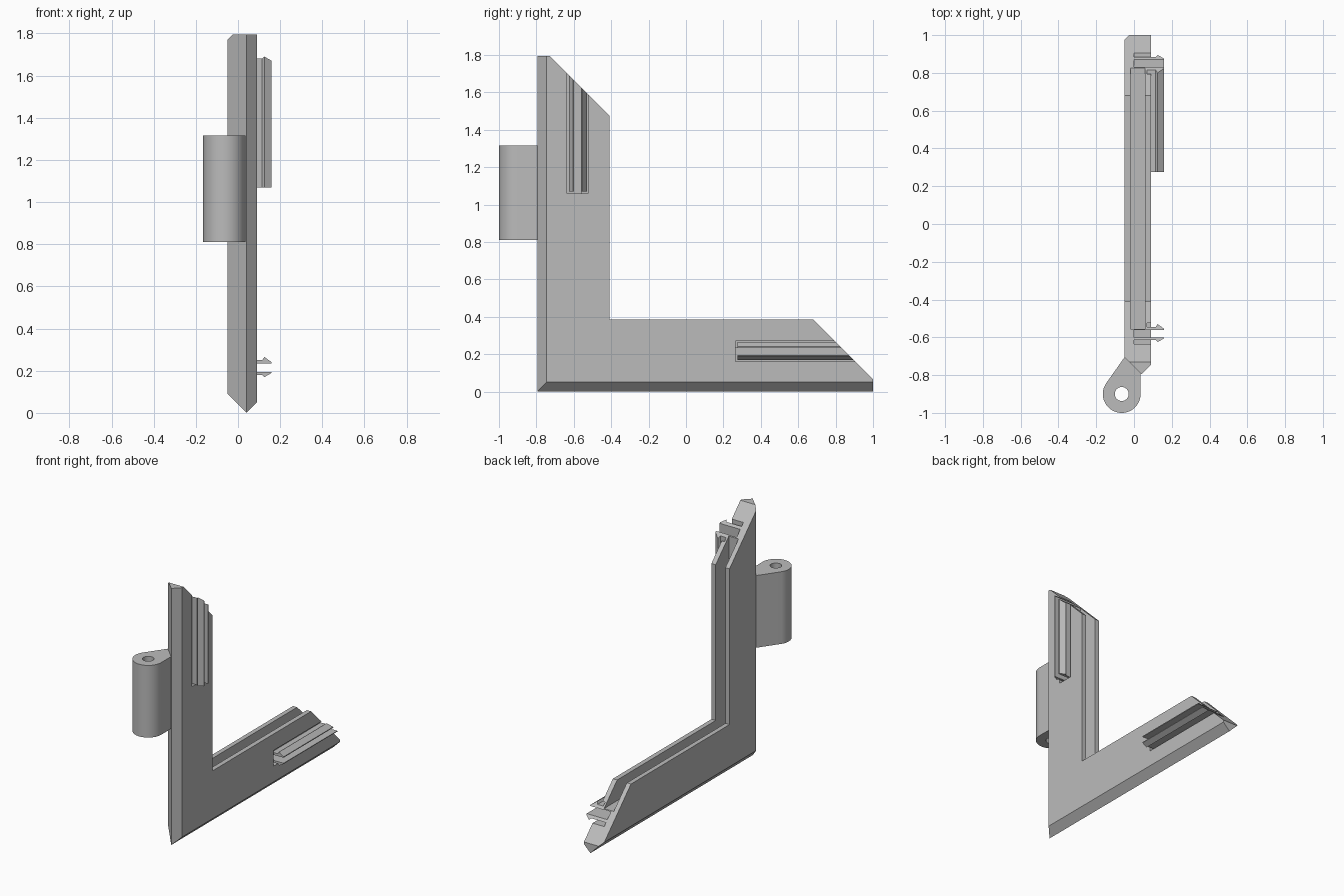
import bpy, bmesh
from math import cos, sin, radians

cube = bpy.data.objects.get("Cube")
if cube:
    bpy.data.objects.remove(cube, do_unlink=True)

grey = bpy.data.materials.new("plain grey")
grey.use_nodes = True
grey.diffuse_color = (0.5, 0.5, 0.5, 1)
grey.node_tree.nodes["Principled BSDF"].inputs["Base Color"].default_value = (0.5, 0.5, 0.5, 1)

EDGE = 0.795     # distance from the centre to the outer edge of the upright
REACH = 1.86     # length + width along the 45 degree end cut
LENGTH = 1.795   # overall arm length


def upright(x, w, s):
    return (x, w - EDGE, s)


def foot(x, w, s):
    return (x, s - EDGE, w)


def loft(name, rings, trims=()):
    """Skin equal rings of points, cap the ends, then trim with planes."""
    bm = bmesh.new()
    loops = [[bm.verts.new(p) for p in ring] for ring in rings]
    n = len(loops[0])
    for a, b in zip(loops, loops[1:]):
        for i in range(n):
            j = (i + 1) % n
            bm.faces.new((a[i], a[j], b[j], b[i]))
    bm.faces.new(loops[0])
    bm.faces.new(loops[-1])
    bmesh.ops.recalc_face_normals(bm, faces=bm.faces)
    for point, normal in trims:
        cut = bmesh.ops.bisect_plane(bm, geom=bm.verts[:] + bm.edges[:] + bm.faces[:],
                                     plane_co=point, plane_no=normal, clear_outer=True)
        edges = [e for e in cut["geom_cut"] if isinstance(e, bmesh.types.BMEdge)]
        bmesh.ops.contextual_create(bm, geom=edges)
    bmesh.ops.recalc_face_normals(bm, faces=bm.faces)
    mesh = bpy.data.meshes.new(name)
    bm.to_mesh(mesh)
    bm.free()
    mesh.materials.append(grey)
    ob = bpy.data.objects.new(name, mesh)
    bpy.context.collection.objects.link(ob)
    return ob


def bar(name, arm, profile, start, reach=REACH):
    """Straight bar along an arm, finished with the 45 degree cut."""
    return loft(name, [[arm(x, w, start) for x, w in profile],
                       [arm(x, w, reach - w) for x, w in profile]])


def carve(ob, cutter):
    mod = ob.modifiers.new("carve", "BOOLEAN")
    mod.operation = "DIFFERENCE"
    mod.solver = "EXACT"
    mod.object = cutter
    bpy.context.view_layer.objects.active = ob
    bpy.ops.object.modifier_apply(modifier=mod.name)
    bpy.data.objects.remove(cutter, do_unlink=True)


# Mitred corner frame: pointed outer edge, grooved inner edge
section = [(0.04, 0), (0.09, 0.05), (0.09, 0.385), (0.057, 0.385), (0.057, 0.24),
           (-0.018, 0.24), (-0.018, 0.385), (-0.05, 0.385), (-0.05, 0.09)]
frame = loft("corner_frame",
             [[upright(x, w, REACH - w) for x, w in section],
              [upright(x, w, w) for x, w in section],
              [foot(x, w, REACH - w) for x, w in section]],
             [((0, 0, LENGTH), (0, 0, 1)), ((0, LENGTH - EDGE, 0), (0, 1, 0))])

# Clip pockets and barbed clip fins on both arms
pocket = [(0, 0.16), (0.12, 0.16), (0.12, 0.27), (0.07, 0.27), (0.07, 0.235), (0, 0.235)]
inner_fin = [(0.062, 0.234), (0.16, 0.234), (0.16, 0.24), (0.125, 0.265),
             (0.115, 0.25), (0.062, 0.25)]
outer_fin = [(-0.01, 0.195), (0.16, 0.195), (0.16, 0.19), (0.125, 0.17),
             (0.115, 0.18), (-0.01, 0.18)]
for label, arm in (("upright", upright), ("foot", foot)):
    carve(frame, bar("pocket_cutter", arm, pocket, 1.06, REACH + 0.2))
    bar(label + "_inner_clip", arm, inner_fin, 1.07)
    bar(label + "_outer_clip", arm, outer_fin, 1.07)

# Hinge knuckle: round barrel blending into the outer edge
CX, CY, LOW, HIGH = -0.065, -0.9, 0.81, 1.315


def circle_points(radius, first, last, steps):
    angles = [radians(first + (last - first) * i / steps) for i in range(steps + 1)]
    return [(CX + radius * cos(a), CY + radius * sin(a)) for a in angles]


outline = circle_points(0.1, 0, -215, 40) + [(-0.05, -0.705), (0.035, -0.75)]
hinge = loft("hinge_knuckle", [[(x, y, z) for x, y in outline] for z in (LOW, HIGH)])
hole = circle_points(0.037, 0, 360, 32)[:-1]
carve(hinge, loft("pin_hole_cutter",
                  [[(x, y, z) for x, y in hole] for z in (LOW - 0.1, HIGH + 0.1)]))
bpy.ops.object.select_all(action="DESELECT")
hinge.select_set(True)
bpy.context.view_layer.objects.active = hinge
bpy.ops.object.shade_smooth_by_angle(angle=radians(30))
